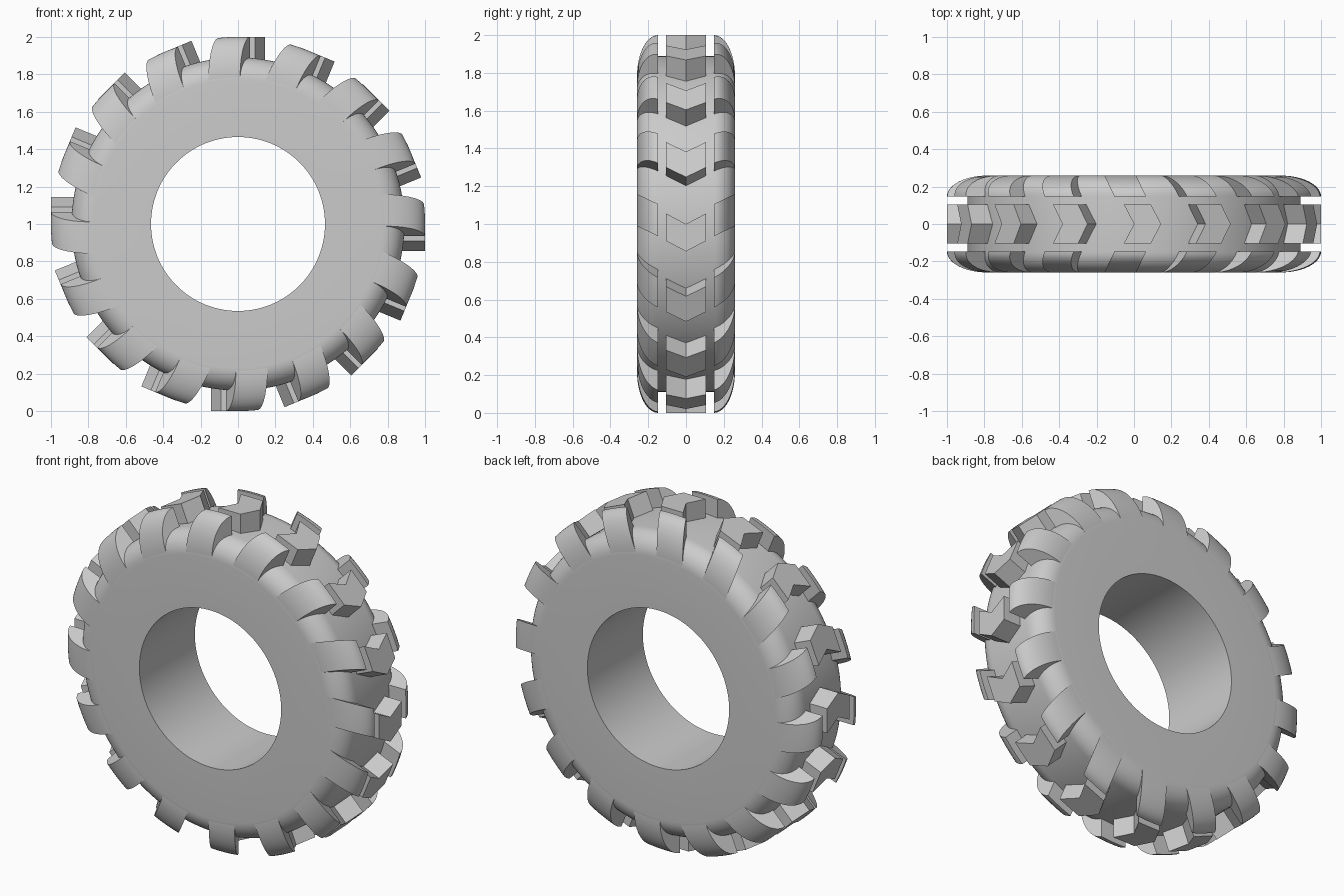
import bpy, bmesh, math
from mathutils import Matrix, Vector

cube = bpy.data.objects.get("Cube")
if cube:
    bpy.data.objects.remove(cube)

rubber = bpy.data.materials.new("grey rubber")
rubber.use_nodes = True
GREY = (0.6, 0.6, 0.6, 1)
rubber.diffuse_color = GREY
rubber.node_tree.nodes["Principled BSDF"].inputs["Base Color"].default_value = GREY

COUNT = 16
CENTRE = Vector((0, 0, 1))
HALF_WIDTH = 0.26
BORE, TREAD, TOP = 0.465, 0.89, 1.0
SHOULDER_Y = 0.147


def arc(y0, y1, r0, r1, steps):
    """Quarter ellipse of (y, radius) from the tread down to the sidewall."""
    return [(y0 + (y1 - y0) * math.sin(a), r1 + (r0 - r1) * math.cos(a))
            for a in (math.pi / 2 * i / steps for i in range(steps + 1))]


def finish(name, bm, angle):
    bmesh.ops.recalc_face_normals(bm, faces=bm.faces)
    mesh = bpy.data.meshes.new(name)
    bm.to_mesh(mesh)
    bm.free()
    obj = bpy.data.objects.new(name, mesh)
    obj.data.materials.append(rubber)
    bpy.context.collection.objects.link(obj)
    bpy.ops.object.select_all(action="DESELECT")
    obj.select_set(True)
    bpy.context.view_layer.objects.active = obj
    bpy.ops.object.shade_smooth_by_angle(angle=math.radians(angle))
    return obj


def repeat_round(bm):
    """Copy one lug at the top of the wheel round the axle."""
    source = bm.verts[:] + bm.edges[:] + bm.faces[:]
    for i in range(1, COUNT):
        new = bmesh.ops.duplicate(bm, geom=source)["geom"]
        verts = [v for v in new if isinstance(v, bmesh.types.BMVert)]
        bmesh.ops.rotate(bm, verts=verts, cent=CENTRE,
                         matrix=Matrix.Rotation(math.tau * i / COUNT, 3, "Y"))


# Tyre body: closed cross-section spun about the axle
bm = bmesh.new()
half = arc(0.15, HALF_WIDTH, TREAD, 0.77, 10) + [(HALF_WIDTH, BORE)]
section = half + [(-y, r) for y, r in reversed(half)]
ring = [bm.verts.new(CENTRE + Vector((0, y, r))) for y, r in section]
edges = [bm.edges.new((ring[i - 1], ring[i])) for i in range(len(ring))]
bmesh.ops.spin(bm, geom=ring + edges, cent=CENTRE, axis=(0, 1, 0),
               angle=math.tau, steps=128, use_merge=True)
bmesh.ops.remove_doubles(bm, verts=bm.verts, dist=1e-5)
finish("tyre_body", bm, 30)

# Chevron blocks along the middle of the tread
bm = bmesh.new()
chevron = [(-0.055, 0.105), (0.09, 0.105), (0.145, 0),
           (0.09, -0.105), (-0.055, -0.105), (0, 0)]
low, high = ([bm.verts.new(CENTRE + Vector((x, y, r))) for x, y in chevron]
             for r in (0.84, TOP))
for i in range(6):
    bm.faces.new((low[i - 1], low[i], high[i], high[i - 1]))
for loop in (low, high):
    for a, b, c, d in ((0, 1, 2, 5), (5, 2, 3, 4)):
        bm.faces.new((loop[a], loop[b], loop[c], loop[d]))
repeat_round(bm)
finish("centre_blocks", bm, 20)


# Shoulder lugs: slanted bars that wrap over the edge of the tread
def shoulder_lugs(name, side):
    bm = bmesh.new()
    profile = arc(SHOULDER_Y, HALF_WIDTH - 0.001, TOP, 0.785, 12)
    columns = 6
    grid = {}
    for i, (y, r) in enumerate(profile):
        for j in range(columns + 1):
            x = -0.105 + 0.17 * j / columns - 0.48 * (y - SHOULDER_Y)
            for level, z in ((0, 0.74), (1, math.sqrt(r * r - x * x))):
                grid[i, j, level] = bm.verts.new(CENTRE + Vector((x, side * y, z)))
    rows = len(profile) - 1

    def quad(*keys):
        bm.faces.new([grid[k] for k in keys])

    for i in range(rows):
        for j in range(columns):
            for k in (0, 1):
                quad((i, j, k), (i + 1, j, k), (i + 1, j + 1, k), (i, j + 1, k))
        for j in (0, columns):
            quad((i, j, 0), (i + 1, j, 0), (i + 1, j, 1), (i, j, 1))
    for j in range(columns):
        for i in (0, rows):
            quad((i, j, 0), (i, j + 1, 0), (i, j + 1, 1), (i, j, 1))
    repeat_round(bm)
    return finish(name, bm, 30)


shoulder_lugs("front_shoulder_lugs", -1)
shoulder_lugs("back_shoulder_lugs", 1)
